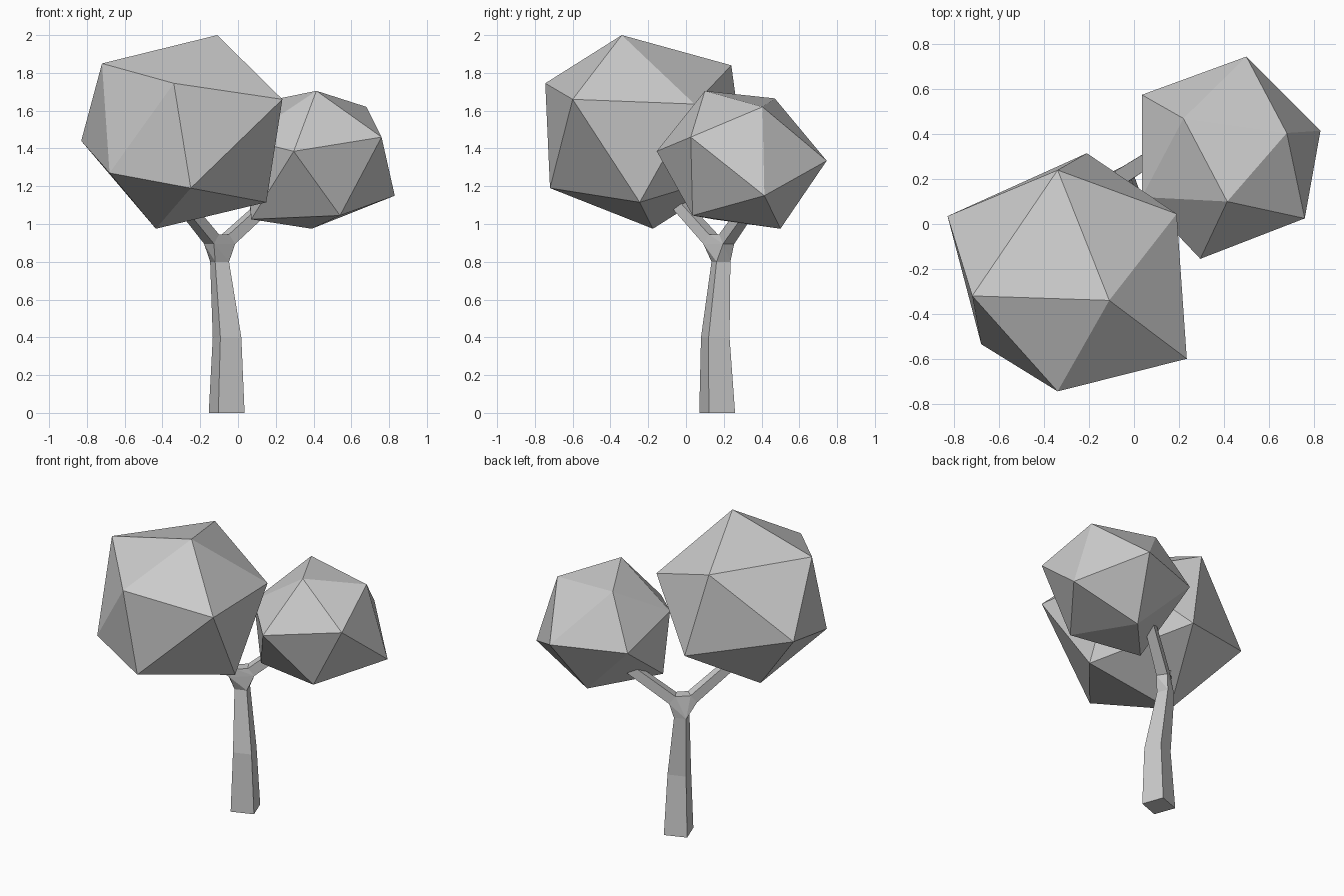
import bpy, bmesh, math
from mathutils import Vector

if "Cube" in bpy.data.objects:
    bpy.data.objects.remove(bpy.data.objects["Cube"])


def finish(name, bm):
    bmesh.ops.recalc_face_normals(bm, faces=bm.faces[:])
    me = bpy.data.meshes.new(name)
    bm.to_mesh(me)
    bm.free()
    ob = bpy.data.objects.new(name, me)
    bpy.context.collection.objects.link(ob)


def crown(name, corners):
    # irregular 20-sided foliage ball spanned by its 12 corners
    bm = bmesh.new()
    vs = [bm.verts.new(c) for c in corners]
    bmesh.ops.convex_hull(bm, input=vs)
    finish(name, bm)


def ring(bm, center, direction, hu, hv, u):
    # rectangular cross-section perpendicular to a direction
    d = Vector(direction).normalized()
    u = Vector(u)
    u = (u - d * u.dot(d)).normalized()
    v = d.cross(u)
    c = Vector(center)
    return [bm.verts.new(c + u * hu * a + v * hv * b)
            for a, b in ((-1, -1), (1, -1), (1, 1), (-1, 1))]


def loft(bm, rings):
    for r, s in zip(rings, rings[1:]):
        for i in range(4):
            j = (i + 1) % 4
            bm.faces.new((r[i], r[j], s[j], s[i]))


# foliage
crown("large_crown", [
    (-.11, -.34, 2.0), (-.72, -.32, 1.85), (-.34, -.745, 1.745), (.235, -.60, 1.66),
    (-.83, .035, 1.44), (-.68, -.535, 1.27), (-.25, -.72, 1.19), (.15, -.245, 1.115),
    (-.435, -.175, .975), (-.34, .24, 1.84), (.19, .045, 1.635), (-.21, .315, 1.285)])
crown("small_crown", [
    (.415, .10, 1.705), (.68, .405, 1.62), (.76, .025, 1.46), (.295, -.155, 1.385),
    (.83, .415, 1.15), (.54, .035, 1.045), (.39, .50, .975), (.50, .745, 1.335),
    (.22, .47, 1.665), (.035, .575, 1.335), (.07, .145, 1.025), (.035, .12, 1.45)])

# trunk: tapered, slightly bent square post
bm = bmesh.new()
side = (math.cos(math.radians(20)), math.sin(math.radians(20)), 0)
trunk = [ring(bm, c, (0, 0, 1), h, h, side) for c, h in (
    ((-.06, .165, 0), .074), ((-.058, .155, .4), .059), ((-.0975, .185, .8), .039))]
loft(bm, trunk)
bm.faces.new(trunk[0])

# two branches reaching into the crowns
fork = list(trunk[-1])
open_ends = [set(trunk[-1])]
for start, end in (((-.14, .13, .92), (-.31, -.06, 1.13)),
                   ((-.05, .215, .92), (.17, .355, 1.12))):
    d = Vector(end) - Vector(start)
    u = Vector((-d.y, d.x, 0))
    rings = [ring(bm, start, d, .035, .032, u), ring(bm, end, d, .03, .03, u)]
    loft(bm, rings)
    bm.faces.new(rings[1])
    fork += rings[0]
    open_ends.append(set(rings[0]))

# fork block joining trunk and branches, without inner caps
bmesh.ops.convex_hull(bm, input=fork)
inner = [f for f in bm.faces if any(set(f.verts) <= e for e in open_ends)]
bmesh.ops.delete(bm, geom=inner, context='FACES_ONLY')
finish("trunk", bm)
